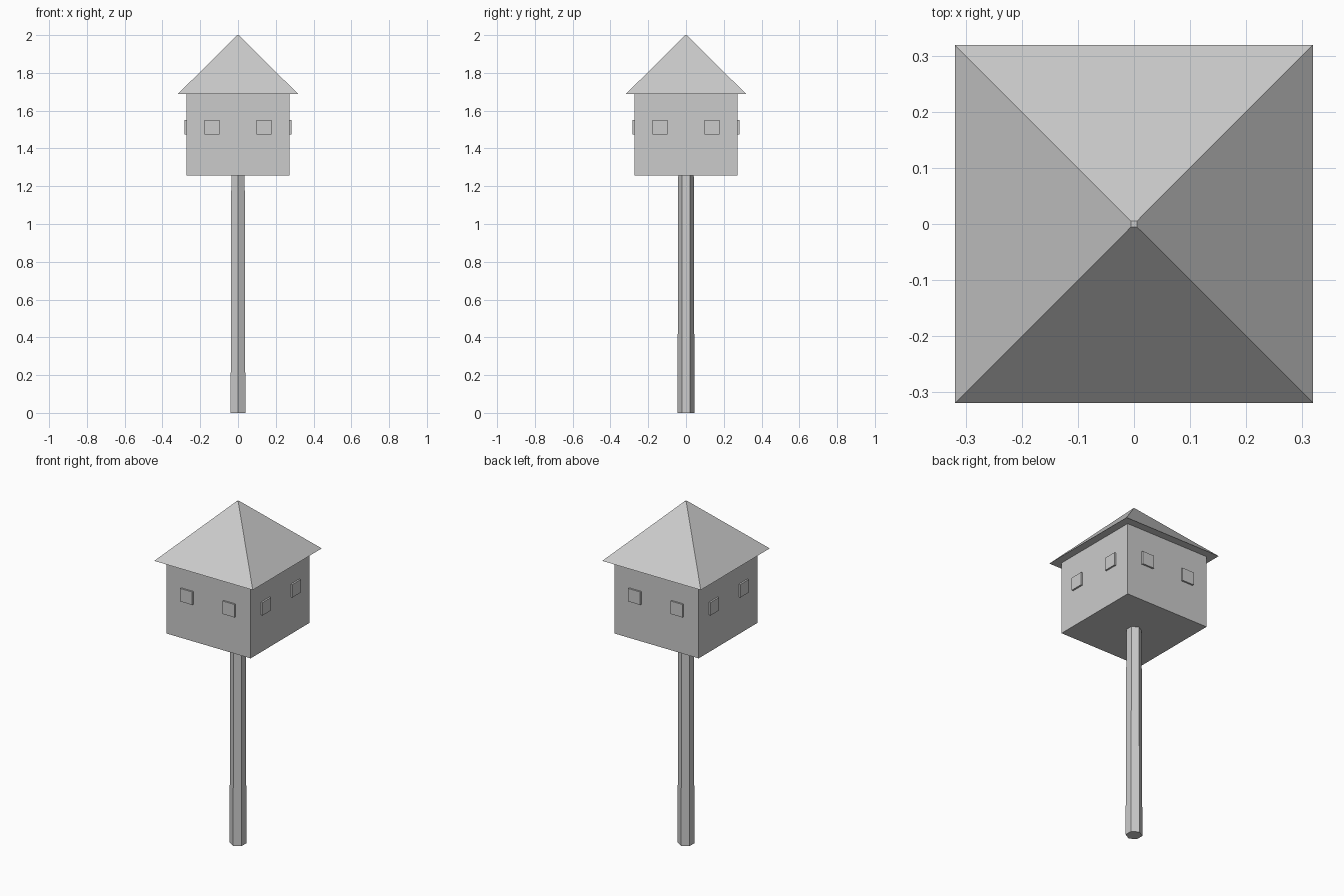
import bpy
from math import pi, sqrt
from mathutils import Matrix

if "Cube" in bpy.data.objects:
    bpy.data.objects.remove(bpy.data.objects["Cube"])

WALL = 0.273            # half width of the house
Z0, Z1 = 1.257, 1.687   # house bottom and top


def box(name, size, loc, angle=0.0):
    """Box of a given size, placed at loc and then swung about the z axis."""
    bpy.ops.mesh.primitive_cube_add(size=1)
    ob = bpy.context.object
    ob.name = name
    ob.data.transform(Matrix.Rotation(angle, 4, 'Z')
                      @ Matrix.Translation(loc)
                      @ Matrix.Diagonal((*size, 1)))
    return ob


def frustum(name, sides, r1, r2, z0, z1, angle=0.0):
    """Flat-faced tapered prism standing between z0 and z1."""
    bpy.ops.mesh.primitive_cone_add(vertices=sides, radius1=r1, radius2=r2,
                                    depth=z1 - z0)
    ob = bpy.context.object
    ob.name = name
    ob.data.transform(Matrix.Translation((0, 0, (z0 + z1) / 2))
                      @ Matrix.Rotation(angle, 4, 'Z'))
    return ob


# Six-sided, slightly tapered pole with a corner facing front
frustum("pole", 6, 0.045, 0.041, 0.0, Z0 + 0.003)

# House body
box("house", (2 * WALL, 2 * WALL, Z1 - Z0), (0, 0, (Z0 + Z1) / 2))

# Square hipped roof with a tiny flat tip
frustum("roof", 4, 0.319 * sqrt(2), 0.0055 * sqrt(2), Z1, 2.0, pi / 4)

# Two raised windows on each wall
for i, side in enumerate(("front", "right", "back", "left")):
    for label, x in (("a", -0.1375), ("b", 0.1375)):
        box(f"window_{side}_{label}", (0.078, 0.02, 0.076),
            (x, -WALL, 1.512), i * pi / 2)
